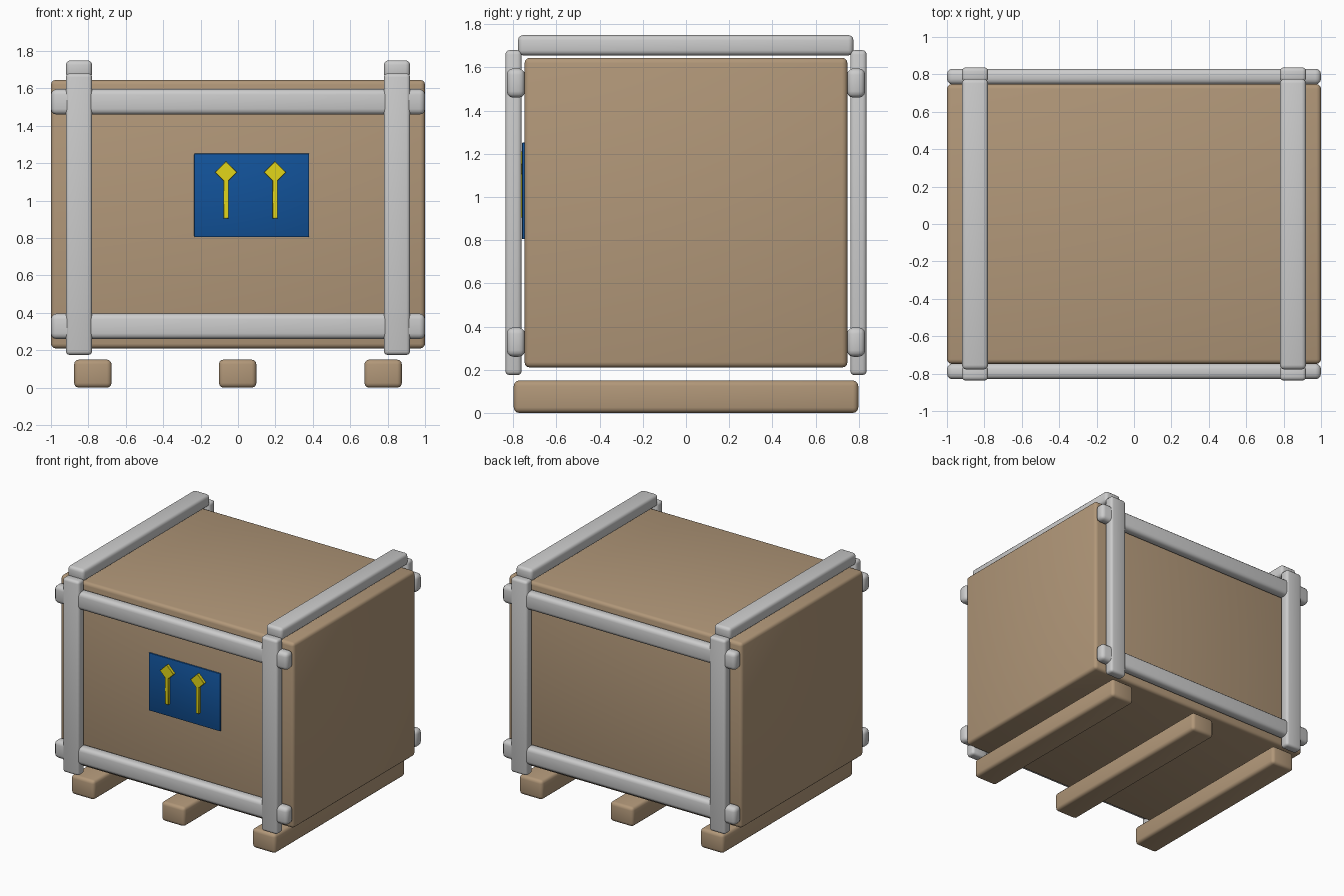
import bpy, bmesh, math
from mathutils import Matrix, Vector

if "Cube" in bpy.data.objects:
    bpy.data.objects.remove(bpy.data.objects["Cube"])


def material(name, color):
    m = bpy.data.materials.new(name)
    m.diffuse_color = (*color, 1)
    m.use_nodes = True
    m.node_tree.nodes["Principled BSDF"].inputs["Base Color"].default_value = m.diffuse_color
    return m


wood = material("wood", (0.44, 0.31, 0.19))
blue = material("label_blue", (0.006, 0.085, 0.32))
yellow = material("arrow_yellow", (0.76, 0.67, 0.01))


def box(name, x, y, z, bevel, mat=None, turn=0, segments=3):
    """Rounded box from (min, max) ranges; turn rotates it about its y axis."""
    lo, hi = Vector((x[0], y[0], z[0])), Vector((x[1], y[1], z[1]))
    bm = bmesh.new()
    bmesh.ops.create_cube(bm, size=1, matrix=Matrix.Diagonal((*(hi - lo), 1)))
    bmesh.ops.bevel(bm, geom=bm.edges[:], offset=bevel, segments=segments,
                    profile=0.5, affect='EDGES')
    bm.transform(Matrix.Rotation(turn, 4, 'Y'))
    me = bpy.data.meshes.new(name)
    bm.to_mesh(me)
    bm.free()
    ob = bpy.data.objects.new(name, me)
    ob.location = (lo + hi) / 2
    bpy.context.collection.objects.link(ob)
    if mat:
        me.materials.append(mat)
    bpy.context.view_layer.objects.active = ob
    ob.select_set(True)
    bpy.ops.object.shade_smooth_by_angle(angle=math.radians(40))
    ob.select_set(False)
    return ob


def span(center, half):
    return (center - half, center + half)


# Crate body
box("crate_body", (-1, 1), (-0.748, 0.748), (0.21, 1.645), 0.025, wood)

# Skids under the crate
for label, x in (("left", -0.776), ("middle", -0.002), ("right", 0.776)):
    box(f"skid_{label}", span(x, 0.1), (-0.798, 0.798), (0, 0.15), 0.025, wood)

# Corner posts and horizontal rails on the front and back
for face, s in (("front", -1), ("back", 1)):
    for side, x in (("left", -0.85), ("right", 0.85)):
        box(f"{face}_post_{side}", span(x, 0.07), span(s * 0.799, 0.038),
            (0.175, 1.68), 0.02)
    for level, z in (("lower", 0.328), ("upper", 1.528)):
        box(f"{face}_rail_{level}", (-1, 1), span(s * 0.788, 0.042),
            span(z, 0.068), 0.03)

# Battens across the top
for side, x in (("left", -0.85), ("right", 0.85)):
    box(f"top_batten_{side}", span(x, 0.07), (-0.778, 0.776), (1.656, 1.75), 0.024)

# Label plate with two upward arrows
box("label_plate", (-0.234, 0.38), (-0.76, -0.745), (0.805, 1.252), 0.005, blue, segments=2)
for side, x in (("left", -0.064), ("right", 0.198)):
    box(f"arrow_shaft_{side}", span(x, 0.014), (-0.782, -0.755), (0.904, 1.13),
        0.002, yellow, segments=1)
    box(f"arrow_head_{side}", span(x, 0.042), (-0.782, -0.755), span(1.152, 0.042),
        0.002, yellow, math.radians(45), 1)
